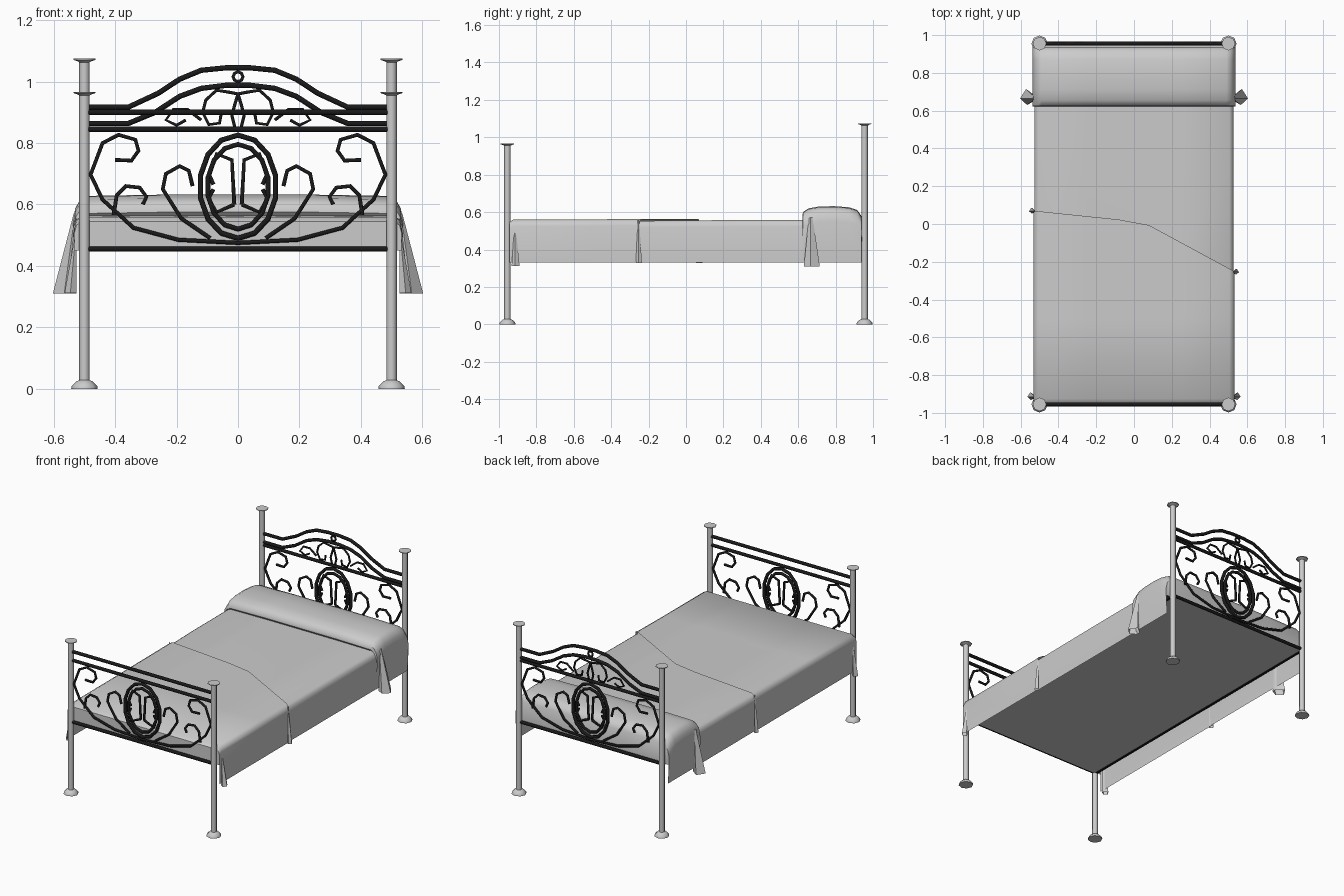
import bpy, bmesh, math

if "Cube" in bpy.data.objects:
    bpy.data.objects.remove(bpy.data.objects["Cube"])

black = bpy.data.materials.new("black_iron")
black.diffuse_color = (0.01, 0.01, 0.01, 1)
black.use_nodes = True
black.node_tree.nodes["Principled BSDF"].inputs["Base Color"].default_value = black.diffuse_color


def mesh_object(name, verts, faces, smooth=True):
    me = bpy.data.meshes.new(name)
    me.from_pydata(verts, [], faces)
    bm = bmesh.new()
    bm.from_mesh(me)
    bmesh.ops.recalc_face_normals(bm, faces=bm.faces)
    bm.to_mesh(me)
    bm.free()
    ob = bpy.data.objects.new(name, me)
    bpy.context.collection.objects.link(ob)
    if smooth:
        bpy.ops.object.select_all(action='DESELECT')
        ob.select_set(True)
        bpy.context.view_layer.objects.active = ob
        bpy.ops.object.shade_smooth_by_angle(angle=math.radians(50))
    return ob


def lathe(name, profile, x, y, n=8):
    verts = [(x + r * math.cos(2 * math.pi * i / n), y + r * math.sin(2 * math.pi * i / n), z)
             for r, z in profile for i in range(n)]
    faces = [(k * n + i, k * n + (i + 1) % n, (k + 1) * n + (i + 1) % n, (k + 1) * n + i)
             for k in range(len(profile) - 1) for i in range(n)]
    faces += [tuple(range(n)), tuple(range((len(profile) - 1) * n, len(profile) * n))]
    return mesh_object(name, verts, faces)


def box(name, x, y, z, sx, sy, sz):
    bpy.ops.mesh.primitive_cube_add(size=1, location=(x, y, z))
    ob = bpy.context.object
    ob.name = name
    ob.scale = (sx, sy, sz)
    return ob


# Posts with flared feet and flat caps
for end, y, h in (("foot", -0.955, 0.967), ("head", 0.955, 1.075)):
    for side, x in (("left", -0.5), ("right", 0.5)):
        lathe(f"{end}_{side}_post",
              [(0.043, 0), (0.042, 0.009), (0.027, 0.024), (0.017, 0.028), (0.017, h - 0.012),
               (0.024, h - 0.008), (0.036, h - 0.004), (0.036, h)], x, y)


# Ironwork: lists of (x, z) points, bar radius, closed flag
def oval(rx, rz, zc, n=14):
    return [(rx * math.sin(2 * math.pi * i / n), zc + rz * math.cos(2 * math.pi * i / n)) for i in range(n)]


def both(pts):
    return [pts, [(-x, z) for x, z in pts]]


def rail(z):
    return [(-0.49, z), (0.49, z)]


def ironwork(name, y, parts):
    cu = bpy.data.curves.new(name, 'CURVE')
    cu.dimensions = '3D'
    cu.bevel_depth = 1.0
    cu.bevel_resolution = 1
    cu.use_fill_caps = True
    for pts, r, closed in parts:
        sp = cu.splines.new('POLY')
        sp.points.add(len(pts) - 1)
        for p, (x, z) in zip(sp.points, pts):
            p.co = (x, y, z, 1)
            p.radius = r
        sp.use_cyclic_u = closed
    tmp = bpy.data.objects.new(name + "_curve", cu)
    bpy.context.collection.objects.link(tmp)
    bpy.context.view_layer.update()
    me = bpy.data.meshes.new_from_object(tmp)
    bpy.data.objects.remove(tmp)
    me.materials.clear()
    me.materials.append(black)
    ob = bpy.data.objects.new(name, me)
    bpy.context.collection.objects.link(ob)


big_scroll = [(.40, .745), (.347, .743), (.324, .775), (.334, .811), (.389, .827), (.441, .80),
              (.48, .697), (.441, .616), (.34, .524), (.194, .485), (0, .475)]
low_curl = [(.405, .565), (.395, .63), (.365, .66), (.32, .655), (.298, .625), (.31, .60)]
mid_curl = [(.09, .49), (.185, .555), (.245, .65), (.235, .70), (.19, .725), (.16, .71), (.148, .66)]
inner_up = [(.012, .60), (.02, .745), (.07, .765), (.095, .70), (.08, .665)]
inner_low = [(.012, .60), (.07, .575), (.095, .62), (.08, .65)]
panel = [(p, 0.0075, False) for c in (big_scroll, low_curl, mid_curl, inner_up, inner_low) for p in both(c)]
panel += [(oval(.125, .168, .658), 0.010, True), (oval(.1, .138, .658), 0.009, True),
          (rail(.455), 0.010, False), (rail(.845), 0.010, False)]
ironwork("footboard_ironwork", -0.955, panel + [(rail(.9), 0.010, False)])

# Arched crest only on the headboard
arch_top = [(.49, .917), (.357, .917), (.26, .962), (.19, 1.008), (.12, 1.037), (.04, 1.045)]
arch_low = [(.49, .864), (.357, .864), (.27, .90), (.19, .952), (.12, .978), (.04, .988)]
petal = [(.0, .96), (.025, .965), (.07, .972), (.105, .94), (.115, .90), (.095, .86), (.06, .865), (.055, .895)]
stem = [(.0, .96), (.012, .92), (.02, .89), (.01, .85)]
bud = [(.12, .875), (.165, .91), (.21, .91), (.235, .875), (.20, .858), (.17, .875)]
crest = [([(-x, z) for x, z in a] + a[::-1], 0.010, False) for a in (arch_top, arch_low)]
crest += [(p, 0.006, False) for c in (petal, stem, bud) for p in both(c)]
crest.append((oval(.016, .016, 1.016, 8), 0.006, True))
ironwork("headboard_ironwork", 0.955, panel + crest)

# Bed base and side rails
box("bed_base", 0, 0, 0.452, 1.0, 1.9, 0.01)
for side, x in (("left", -0.5), ("right", 0.5)):
    box(side + "_side_rail", x, 0, 0.455, 0.016, 1.9, 0.022).data.materials.append(black)


# Draped cloth: cross-section across the bed, swept along rows of (y function, top height)
def drape(name, section, rows):
    half = section + [(0.25, 0), (0.08, 0)]
    cols = [(-x, d) for x, d in half] + [(x, d) for x, d in half[::-1]]
    verts = []
    for y, top in rows:
        for x, d in cols:
            yy = y(x) if callable(y) else y
            z = 0.33 if d is None else (top - d if top > 0.5 else top)
            verts.append((x, yy, z))
    n = len(cols)
    faces = [(r * n + i, r * n + i + 1, (r + 1) * n + i + 1, (r + 1) * n + i)
             for r in range(len(rows) - 1) for i in range(n - 1)]
    return mesh_object(name, verts, faces)


def fold_edge(x):
    return 0.07 - 0.06 * (x + 0.53) / 0.58 if x < 0.05 else 0.01 - 0.26 * (x - 0.05) / 0.48


flat = [(0.528, None), (0.528, 0.035), (0.522, 0.012), (0.505, 0)]
over = [(0.532, None), (0.532, 0.035), (0.526, 0.012), (0.505, 0)]
puffy = [(0.53, None), (0.537, 0.08), (0.53, 0.045), (0.515, 0.018), (0.49, 0.004)]
drape("sheet", flat, [(lambda x: fold_edge(x) - 0.03, 0.553), (0.3, 0.558), (0.66, 0.558)])
drape("blanket", over, [(-0.945, 0.45), (-0.945, 0.545), (-0.925, 0.56), (-0.5, 0.561), (fold_edge, 0.564)])
drape("pillow_cover", puffy, [(0.645, 0.552), (0.622, 0.575), (0.625, 0.60), (0.655, 0.62), (0.71, 0.63),
                              (0.79, 0.632), (0.87, 0.626), (0.915, 0.612), (0.937, 0.58), (0.937, 0.45)])


# Gathered cloth folds flaring out at the hem
def cloth_fold(name, s, y, scale, ztop, zlow):
    ring = [(0, -0.012), (0.04, -0.035), (0.077, 0.0), (0.045, 0.05), (0, 0.015)]
    low = [(s * (0.526 + dx * scale), y + dy * scale, zlow) for dx, dy in ring]
    top = [(s * (0.526 + dx * 0.12 * scale), y + dy * 0.25 * scale, ztop) for dx, dy in ring]
    faces = [(i, (i + 1) % 5, 5 + (i + 1) % 5, 5 + i) for i in range(5)] + [(5, 6, 7, 8, 9)]
    mesh_object(name, low + top, faces)


for side, s in (("left", -1), ("right", 1)):
    cloth_fold(side + "_pillow_fold", s, 0.665, 1.0, 0.57, 0.31)
    cloth_fold(side + "_foot_fold", s, -0.915, 0.5, 0.5, 0.312)
cloth_fold("right_blanket_fold", 1, -0.255, 0.38, 0.556, 0.328)
cloth_fold("left_blanket_fold", -1, 0.068, 0.38, 0.556, 0.328)
